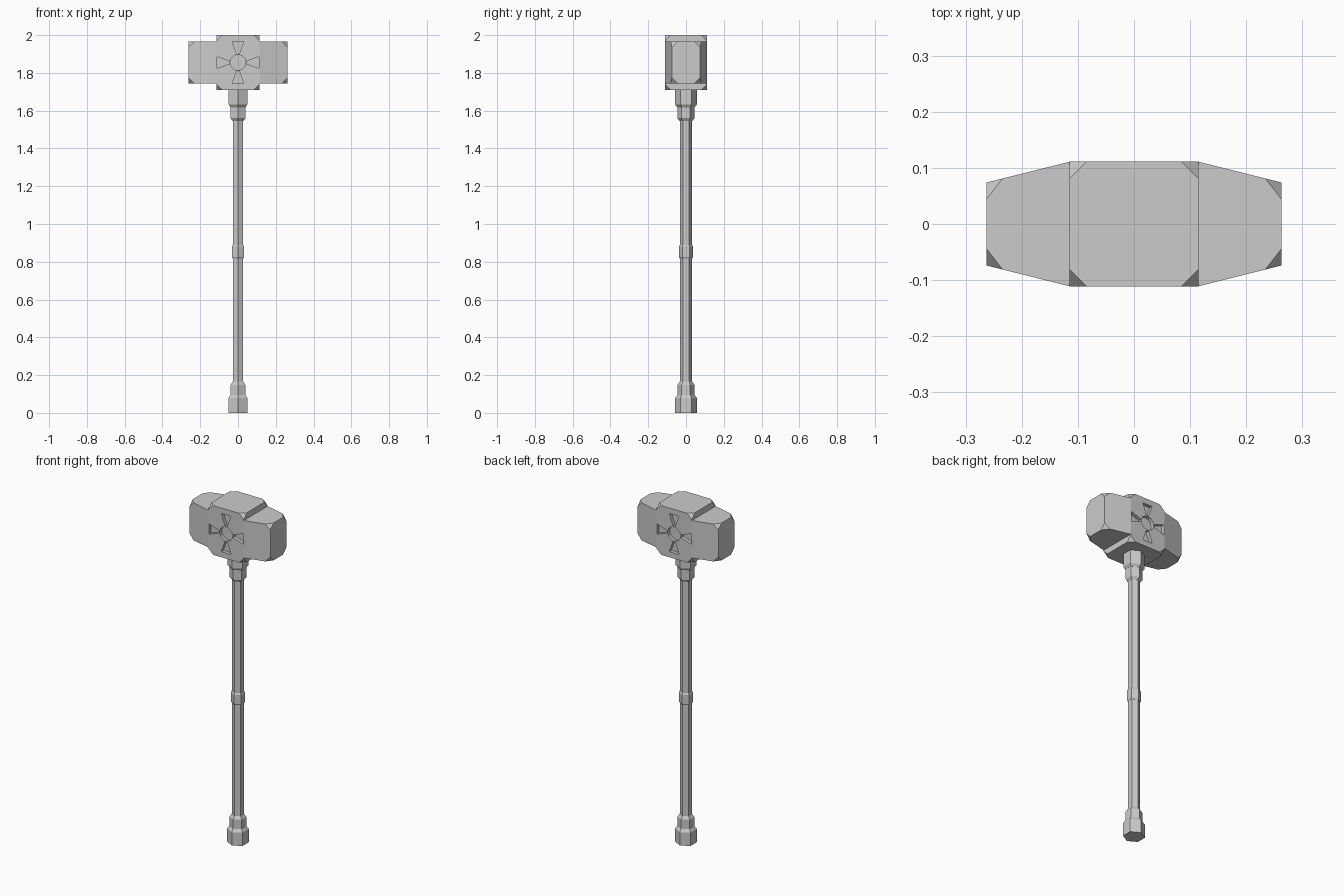
import bpy, bmesh
from math import sin, cos, pi

if "Cube" in bpy.data.objects:
    bpy.data.objects.remove(bpy.data.objects["Cube"], do_unlink=True)

grey = bpy.data.materials.new("plain grey")
grey.use_nodes = True
grey.diffuse_color = (0.6, 0.6, 0.6, 1)
grey.node_tree.nodes["Principled BSDF"].inputs["Base Color"].default_value = (0.6, 0.6, 0.6, 1)

HEAD_Z = 1.855      # middle height of the head
HALF_X, HALF_Y, HALF_Z = 0.115, 0.111, 0.145
CUT = 0.03          # length of the corner cuts


def finish(bm, name):
    bmesh.ops.recalc_face_normals(bm, faces=bm.faces)
    mesh = bpy.data.meshes.new(name)
    bm.to_mesh(mesh)
    bm.free()
    mesh.materials.append(grey)
    obj = bpy.data.objects.new(name, mesh)
    bpy.context.collection.objects.link(obj)
    return obj


def loft(bm, rings):
    """Skin a list of equal rings of points and cap both ends."""
    loops = [[bm.verts.new(p) for p in ring] for ring in rings]
    n = len(loops[0])
    for a, b in zip(loops, loops[1:]):
        for i in range(n):
            j = (i + 1) % n
            bm.faces.new((a[i], a[j], b[j], b[i]))
    return loops, bm.faces.new(loops[0]), bm.faces.new(loops[-1])


def hex_part(name, profile):
    """Six-sided part from (radius, z) pairs, with corners front and back."""
    bm = bmesh.new()
    loft(bm, [[(r * sin(k * pi / 3), r * cos(k * pi / 3), z) for k in range(6)]
              for r, z in profile])
    return finish(bm, name)


def rect(x, y, z):
    return [(x, a * y, HEAD_Z + b * z) for a, b in ((-1, -1), (1, -1), (1, 1), (-1, 1))]


def cut_corners(bm, verts):
    bmesh.ops.bevel(bm, geom=verts, offset=CUT, offset_type='OFFSET',
                    segments=1, affect='VERTICES', clamp_overlap=True)


# Handle
hex_part("shaft", [(0.032, 0.14), (0.032, 1.57)])
hex_part("pommel", [(0.058, 0), (0.058, 0.078), (0.046, 0.094)])
hex_part("lower_collar", [(0.045, 0.085), (0.045, 0.148), (0.033, 0.165)])
hex_part("grip_ring", [(0.033, 0.818), (0.038, 0.826), (0.038, 0.88), (0.033, 0.89)])
hex_part("upper_collar", [(0.033, 1.545), (0.045, 1.56), (0.045, 1.63)])
hex_part("head_socket", [(0.046, 1.618), (0.057, 1.632), (0.057, 1.72)])

# Middle block of the head, corners cut off
bm = bmesh.new()
loft(bm, [rect(s * HALF_X, HALF_Y, HALF_Z) for s in (-1, 1)])
cut_corners(bm, list(bm.verts))
block = finish(bm, "head_block")

# Tapered striking ends
for side, name in ((1, "left_striker"), (-1, "right_striker")):
    bm = bmesh.new()
    loops, inner, outer = loft(bm, [rect(side * HALF_X, HALF_Y, 0.11),
                                    rect(side * 0.263, 0.074, 0.11)])
    cut_corners(bm, loops[1])
    hidden = [f for f in bm.faces if all(abs(abs(v.co.x) - HALF_X) < 1e-5 for v in f.verts)]
    bmesh.ops.delete(bm, geom=hidden, context='FACES_ONLY')
    finish(bm, name)

# Sunken round and four flared slots on the front and back
disc = [(0.042 * cos(k * pi / 6), 0.042 * sin(k * pi / 6)) for k in range(12)]
slot = [(-0.007, 0.046), (0.007, 0.046), (0.031, 0.112), (-0.031, 0.112)]
shapes = [disc]
for k in range(4):
    c, s = round(cos(k * pi / 2)), round(sin(k * pi / 2))
    shapes.append([(c * u - s * v, s * u + c * v) for u, v in slot])
bm = bmesh.new()
for face in (-1, 1):
    for shape in shapes:
        loft(bm, [[(u, face * y, HEAD_Z + v) for u, v in shape]
                  for y in (HALF_Y - 0.02, HALF_Y + 0.05)])
cutter = finish(bm, "recess_cutter")
cutter.hide_render = True

carve = block.modifiers.new("carve", 'BOOLEAN')
carve.operation = 'DIFFERENCE'
carve.solver = 'EXACT'
carve.object = cutter
bpy.context.view_layer.objects.active = block
bpy.ops.object.modifier_apply(modifier=carve.name)
bpy.data.objects.remove(cutter, do_unlink=True)
